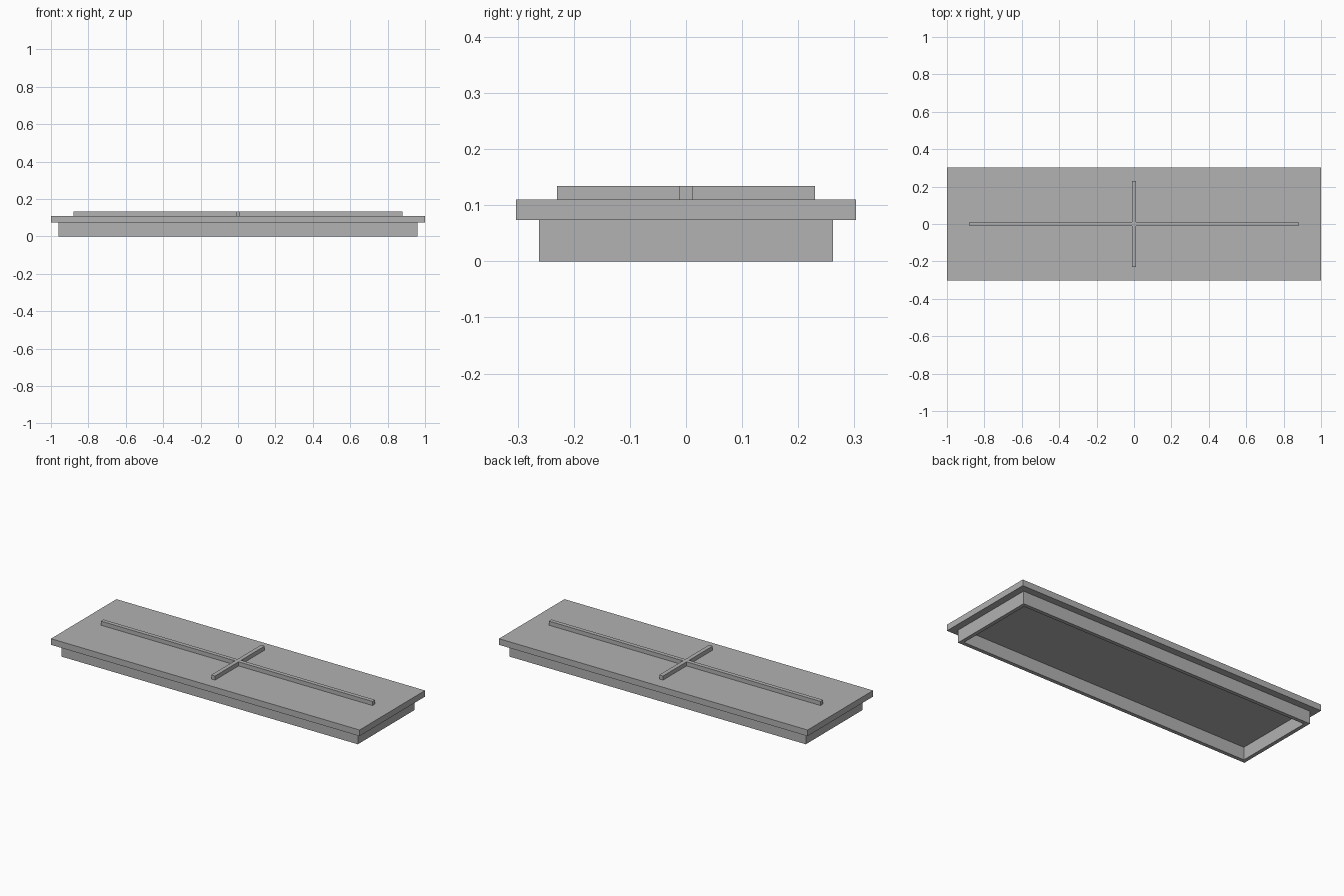
import bpy
import bmesh

cube = bpy.data.objects.get("Cube")
if cube:
    bpy.data.objects.remove(cube, do_unlink=True)

grey = bpy.data.materials.new("plain_grey")
grey.use_nodes = True
colour = (0.445, 0.445, 0.445, 1)
grey.diffuse_color = colour
grey.node_tree.nodes["Principled BSDF"].inputs["Base Color"].default_value = colour

# Half sizes in x and y, and heights of each layer
PLATE = (1.0, 0.303)
RIM = (0.96, 0.262)
WALL = 0.022
RIB = 0.012
RIB_X, RIB_Y = 0.88, 0.23
Z_PLATE, Z_TOP, Z_RIB = 0.074, 0.11, 0.134


def rectangle(hx, hy):
    return [(-hx, -hy), (hx, -hy), (hx, hy), (-hx, hy)]


def finish(name, bm):
    bmesh.ops.recalc_face_normals(bm, faces=bm.faces)
    mesh = bpy.data.meshes.new(name)
    bm.to_mesh(mesh)
    bm.free()
    mesh.materials.append(grey)
    obj = bpy.data.objects.new(name, mesh)
    bpy.context.collection.objects.link(obj)
    return obj


def prism(name, outline, z0, z1):
    bm = bmesh.new()
    face = bm.faces.new([bm.verts.new((x, y, z0)) for x, y in outline])
    result = bmesh.ops.extrude_face_region(bm, geom=[face], use_keep_orig=True)
    top = [v for v in result["geom"] if isinstance(v, bmesh.types.BMVert)]
    bmesh.ops.translate(bm, verts=top, vec=(0, 0, z1 - z0))
    return finish(name, bm)


# Overhanging top plate
prism("lid_plate", rectangle(*PLATE), Z_PLATE, Z_TOP)

# Hollow rim below the plate, open at the bottom
bm = bmesh.new()
inner = (RIM[0] - WALL, RIM[1] - WALL)
loops = [[bm.verts.new((x, y, z)) for x, y in rectangle(*size)]
         for size, z in ((RIM, 0), (RIM, Z_PLATE), (inner, Z_PLATE), (inner, 0))]
for a, b in zip(loops, loops[1:] + loops[:1]):
    for i in range(4):
        j = (i + 1) % 4
        bm.faces.new((a[i], a[j], b[j], b[i]))
finish("lid_rim", bm)

# Raised cross on top, one corner group per quadrant
cross = []
for sx, sy in ((1, 1), (-1, 1), (-1, -1), (1, -1)):
    corner = [(sx * RIB_X, sy * RIB), (sx * RIB, sy * RIB), (sx * RIB, sy * RIB_Y)]
    cross += corner if sx == sy else corner[::-1]
prism("cross_rib", cross, Z_TOP, Z_RIB)
